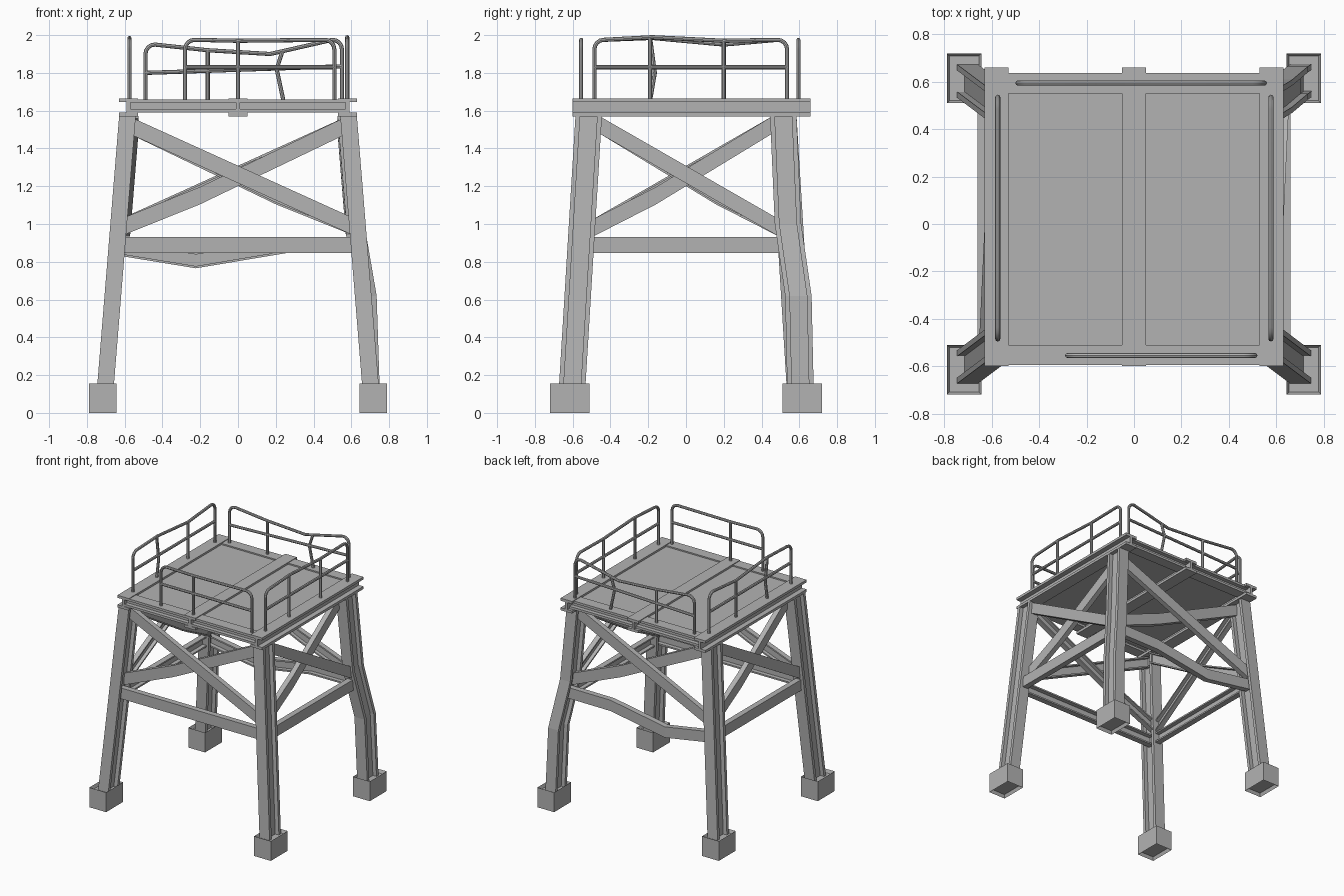
import bpy, bmesh, math
from mathutils import Vector, Matrix

cube = bpy.data.objects.get("Cube")
if cube:
    bpy.data.objects.remove(cube, do_unlink=True)

steel = bpy.data.materials.new("steel_grey")
steel.use_nodes = True
GREY = (0.45, 0.45, 0.45, 1)
steel.diffuse_color = GREY
steel.node_tree.nodes["Principled BSDF"].inputs["Base Color"].default_value = GREY

X, Y, Z = Vector((1, 0, 0)), Vector((0, 1, 0)), Vector((0, 0, 1))


def finish(name, bm):
    bmesh.ops.recalc_face_normals(bm, faces=bm.faces)
    mesh = bpy.data.meshes.new(name)
    bm.to_mesh(mesh)
    bm.free()
    mesh.materials.append(steel)
    obj = bpy.data.objects.new(name, mesh)
    bpy.context.collection.objects.link(obj)
    return obj


def sweep(name, path, profile, u, v):
    """Carry a flat profile along a path, keeping its axes fixed."""
    bm = bmesh.new()
    rings = [[bm.verts.new(Vector(p) + u * a + v * b) for a, b in profile] for p in path]
    n = len(profile)
    for r, s in zip(rings, rings[1:]):
        for i in range(n):
            j = (i + 1) % n
            bm.faces.new((r[i], r[j], s[j], s[i]))
    bm.faces.new(rings[0])
    bm.faces.new(rings[-1])
    return finish(name, bm)


def i_profile(w, h, flange, web):
    a, b, c, d = w / 2, h / 2, h / 2 - flange, web / 2
    return [(-a, -b), (a, -b), (a, -c), (d, -c), (d, c), (a, c),
            (a, b), (-a, b), (-a, c), (-d, c), (-d, -c), (-a, -c)]


def channel_profile(depth, h, t):
    b = h / 2
    return [(0, -b), (0, b), (-depth, b), (-depth, b - t),
            (-t, b - t), (-t, t - b), (-depth, t - b), (-depth, -b)]


def box(name, lo, hi):
    bm = bmesh.new()
    bmesh.ops.create_cube(bm, size=1)
    lo, hi = Vector(lo), Vector(hi)
    for vert in bm.verts:
        vert.co = (lo + hi) / 2 + vert.co * (hi - lo)
    return finish(name, bm)


# Deck: three long beams, two cross beams and two floor panels
MID_Y, BEAM_Z = 0.03, 1.6175
long_beam = i_profile(0.1, 0.095, 0.02, 0.02)
for label, x in (("right", -0.58), ("middle", 0), ("left", 0.58)):
    sweep(f"{label}_deck_beam", [(x, -0.6, BEAM_Z), (x, 0.66, BEAM_Z)], long_beam, X, Z)
cross_beam = i_profile(0.085, 0.07, 0.018, 0.02)
for label, y in (("front", -0.553), ("back", 0.594)):
    sweep(f"{label}_cross_beam", [(-0.575, y, 1.625), (0.575, y, 1.625)], cross_beam, Y, Z)
for label, x in (("right", -0.29), ("left", 0.29)):
    box(f"{label}_floor_panel", (x - 0.28, -0.54, 1.635), (x + 0.28, 0.58, 1.65))


# Legs: splayed beams, the back left one buckled at a knee
def leg_x(z):
    return 0.705 - 0.12 * (z - 0.1) / 1.475


def leg_y(z):
    return 0.605 - 0.09 * (z - 0.1) / 1.475


leg_profile = i_profile(0.088, 0.14, 0.025, 0.025)
for side, sx in (("right", -1), ("left", 1)):
    for end, sy in (("front", -1), ("back", 1)):
        path = [(sx * leg_x(z), sy * leg_y(z), z) for z in (0.06, 1.575)]
        if sx > 0 and sy > 0:
            path[1:1] = [(0.69, 0.595, 0.62), (0.625, 0.54, 1.0)]
        sweep(f"{end}_{side}_leg", path, leg_profile, X, Y)
        # Hollow-ended foot block
        cx, cy = sx * 0.717, sy * 0.615
        foot = box(f"{end}_{side}_foot", (cx - 0.073, cy - 0.105, 0), (cx + 0.073, cy + 0.105, 0.155))
        bm = bmesh.new()
        bm.from_mesh(foot.data)
        caps = [f for f in bm.faces if abs(f.normal.z) > 0.9]
        bmesh.ops.inset_individual(bm, faces=caps, thickness=0.015, depth=-0.025)
        bm.to_mesh(foot.data)
        bm.free()

# Bracing on each side: a straight and a bent diagonal plus a horizontal
diagonal = channel_profile(0.04, 0.092, 0.012)
horizontal = channel_profile(0.045, 0.085, 0.012)
for k, side in enumerate(("front", "left", "back", "right")):
    turn = Matrix.Rotation(k * math.pi / 2, 3, "Z")
    outward = turn @ -Y
    across_x = k % 2 == 0

    def on_face(s, z, inset=0.0):
        half = leg_x(z) - 0.01 if across_x else leg_y(z) - 0.06
        out = leg_y(z) if across_x else leg_x(z)
        return turn @ Vector((s * half, -(out + 0.02 - inset), z))

    sweep(f"{side}_straight_brace", [on_face(-1, 1.525), on_face(1, 0.98)],
          diagonal, outward, Z)
    bent = [on_face(-1, 0.98, 0.042), on_face(-0.33, 1.15, 0.042), on_face(1, 1.525, 0.042)]
    sweep(f"{side}_bent_brace", bent, diagonal, outward, Z)
    points = [(-1, 0.888), (1, 0.888)]
    if side == "back":
        points = [(-1, 0.89), (-0.4, 0.888), (0.35, 0.808), (1, 0.875)]
    sweep(f"{side}_horizontal_brace", [on_face(s, z) for s, z in points],
          horizontal, outward, Z)


# Railings: bent pipe hoops with posts and a middle rail
def pipe(name, paths, place):
    curve = bpy.data.curves.new(name, "CURVE")
    curve.dimensions = "3D"
    curve.bevel_depth = 0.011
    curve.bevel_resolution = 2
    curve.use_fill_caps = True
    for pts in paths:
        spline = curve.splines.new("POLY")
        spline.points.add(len(pts) - 1)
        for p, (s, z) in zip(spline.points, pts):
            p.co = (*place(s, z), 1)
    curve.materials.append(steel)
    obj = bpy.data.objects.new(name, curve)
    bpy.context.collection.objects.link(obj)
    bpy.ops.object.select_all(action="DESELECT")
    obj.select_set(True)
    bpy.context.view_layer.objects.active = obj
    bpy.ops.object.convert(target="MESH")
    bpy.ops.object.shade_smooth_by_angle()


def railing(name, top, mid, posts, place, r=0.05, base=1.655):
    (a, za), (b, zb) = top[0], top[-1]
    steps = [i * math.pi / 8 for i in range(5)]
    hoop = [(a, base)]
    hoop += [(a + r - r * math.cos(t), za - r + r * math.sin(t)) for t in steps]
    hoop += top[1:-1]
    hoop += [(b - r + r * math.sin(t), zb - r + r * math.cos(t)) for t in steps]
    hoop += [(b, base)]
    pipe(name, [hoop, [(a, mid[0]), (b, mid[1])]] + posts, place)


railing("front_railing", [(-0.28, 1.975), (0.0, 1.97), (0.51, 1.975)], (1.83, 1.83),
        [[(0.0, 1.655), (0.0, 1.97)]], lambda s, z: (s, -0.555, z))
railing("back_railing", [(-0.49, 1.95), (-0.16, 1.92), (0.17, 1.9), (0.55, 1.975)], (1.8, 1.835),
        [[(-0.16, 1.655), (-0.16, 1.92)],
         [(0.24, 1.655), (0.205, 1.82), (0.235, 1.915)]], lambda s, z: (s, 0.595, z))
railing("right_railing", [(-0.485, 1.975), (-0.18, 1.985), (0.2, 1.95), (0.535, 1.975)], (1.83, 1.83),
        [[(-0.19, 1.655), (-0.165, 1.8), (-0.19, 1.985)],
         [(0.2, 1.655), (0.2, 1.95)]], lambda s, z: (-0.575, s, z))
railing("left_railing", [(-0.485, 1.975), (-0.18, 1.989), (0.2, 1.97), (0.535, 1.975)], (1.83, 1.83),
        [[(-0.19, 1.655), (-0.19, 1.98)],
         [(0.2, 1.655), (0.2, 1.97)]], lambda s, z: (0.578, s, z))
